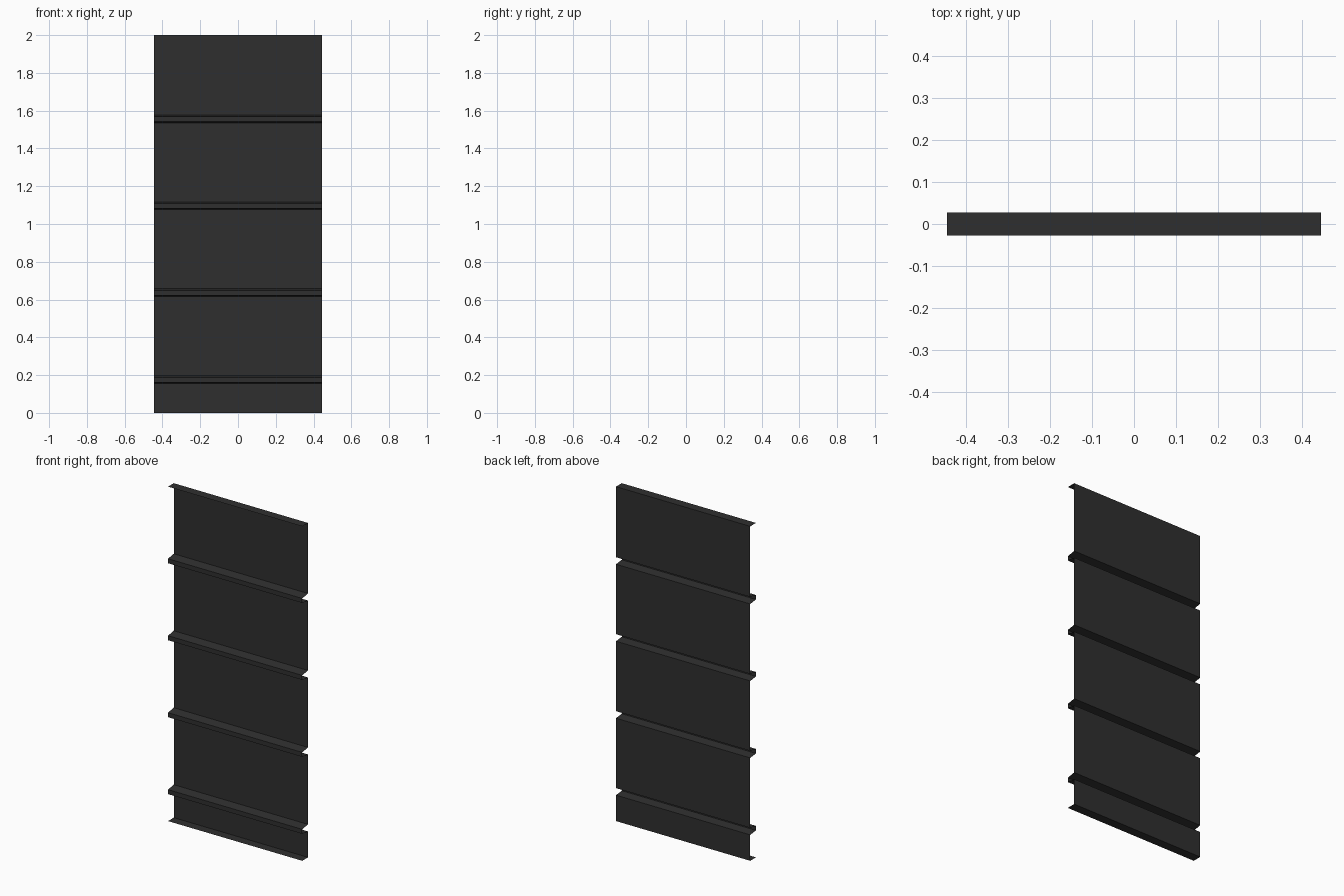
import bpy

if "Cube" in bpy.data.objects:
    bpy.data.objects.remove(bpy.data.objects["Cube"])

HALF_WIDTH = 0.444
FRONT, BACK = -0.027, 0.027
RIB_CENTRES = [1.557 - 0.4603 * i for i in range(4)]

# Side profile (y, z): top flange, four forward ribs, bottom flange
profile = [(FRONT, 2.0), (BACK, 2.0)]
for z in RIB_CENTRES:
    profile += [(BACK, z + 0.021), (FRONT, z + 0.012),
                (FRONT, z - 0.015), (BACK, z - 0.021)]
profile += [(BACK, 0.0), (FRONT, 0.0)]

# Sweep the profile across the width as one thin folded sheet
n = len(profile)
verts = [(x, y, z) for x in (-HALF_WIDTH, HALF_WIDTH) for y, z in profile]
faces = [(i, i + 1, n + i + 1, n + i) for i in range(n - 1)]
mesh = bpy.data.meshes.new("ribbed_panel")
mesh.from_pydata(verts, [], faces)
mesh.update()

# Dark painted metal
metal = bpy.data.materials.new("dark grey metal")
metal.diffuse_color = (0.028, 0.028, 0.028, 1.0)
metal.use_nodes = True
metal.node_tree.nodes["Principled BSDF"].inputs["Base Color"].default_value = metal.diffuse_color
mesh.materials.append(metal)

panel = bpy.data.objects.new("ribbed_panel", mesh)
bpy.context.collection.objects.link(panel)
